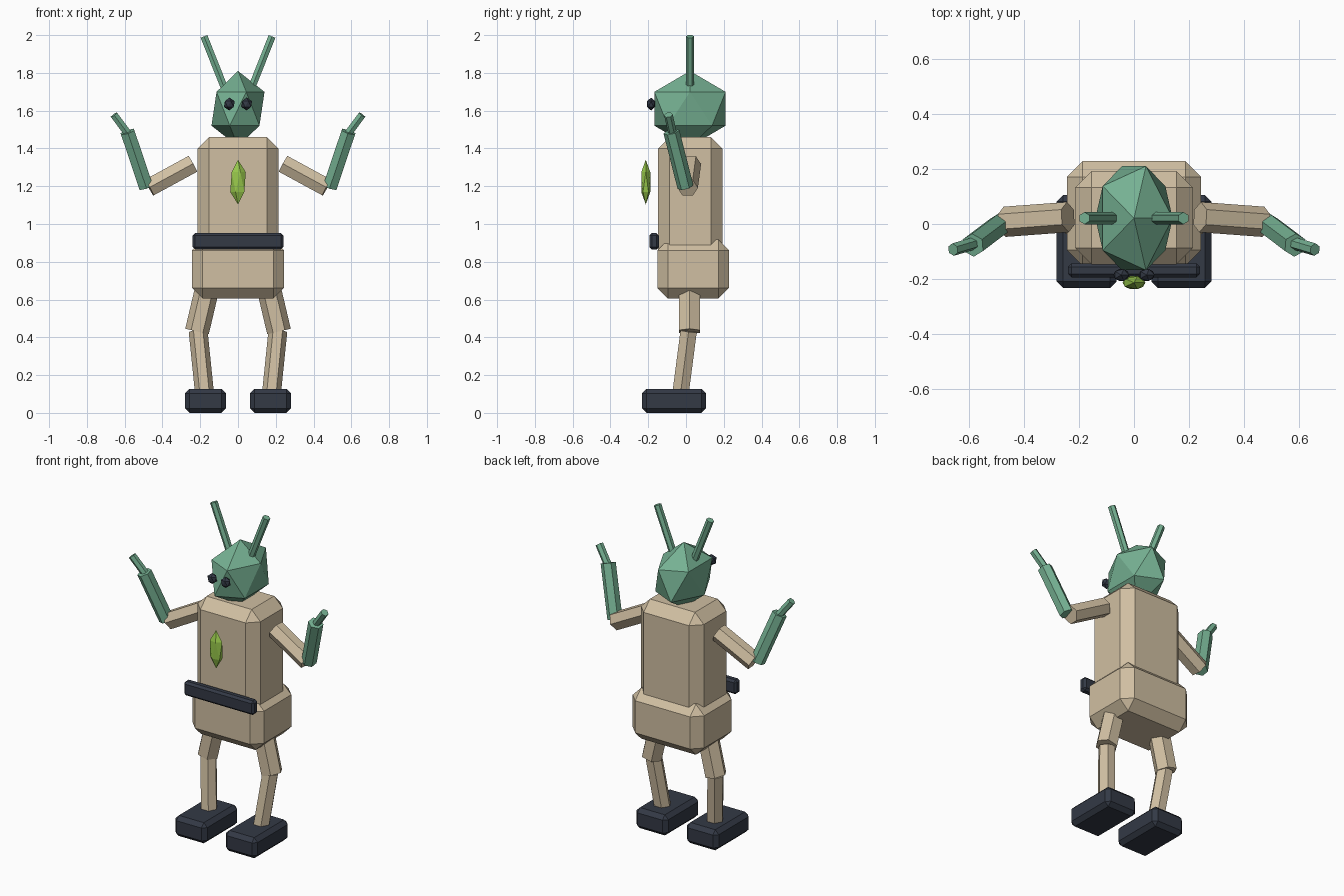
import bpy
import bmesh
from mathutils import Matrix, Vector

cube = bpy.data.objects.get("Cube")
if cube:
    bpy.data.objects.remove(cube, do_unlink=True)


def material(name, rgb):
    mat = bpy.data.materials.new(name)
    mat.use_nodes = True
    mat.diffuse_color = (*rgb, 1)
    bsdf = next(n for n in mat.node_tree.nodes if n.type == 'BSDF_PRINCIPLED')
    bsdf.inputs["Base Color"].default_value = (*rgb, 1)
    return mat


TAN = material("tan", (0.63, 0.52, 0.36))
GREEN = material("sea green", (0.18, 0.44, 0.29))
DARK = material("dark slate", (0.033, 0.041, 0.06))
LIME = material("lime", (0.31, 0.57, 0.07))


def add_object(name, bm, mat):
    bmesh.ops.recalc_face_normals(bm, faces=bm.faces)
    mesh = bpy.data.meshes.new(name)
    bm.to_mesh(mesh)
    bm.free()
    mesh.materials.append(mat)
    obj = bpy.data.objects.new(name, mesh)
    bpy.context.collection.objects.link(obj)
    return obj


def box(name, low, high, bevel, mat):
    """Chamfered block between two corners."""
    low, high = Vector(low), Vector(high)
    bm = bmesh.new()
    bmesh.ops.create_cube(bm, size=1)
    bmesh.ops.scale(bm, vec=high - low, verts=bm.verts)
    obj = add_object(name, bm, mat)
    obj.location = (low + high) / 2
    mod = obj.modifiers.new("chamfer", 'BEVEL')
    mod.width = bevel
    mod.segments = 1
    return obj


def gem(name, center, radii, mat):
    """Stretched icosahedron."""
    bm = bmesh.new()
    bmesh.ops.create_icosphere(bm, subdivisions=1, radius=1)
    bmesh.ops.scale(bm, vec=radii, verts=bm.verts)
    add_object(name, bm, mat).location = center


def limb(name, start, end, radius, corner, mat):
    """Hexagonal rod between two points, with an edge facing the corner direction."""
    start, end = Vector(start), Vector(end)
    axis = (end - start).normalized()
    across = Vector(corner)
    across = (across - axis * across.dot(axis)).normalized()
    basis = Matrix((across.cross(axis), across, axis)).transposed()
    bm = bmesh.new()
    bmesh.ops.create_cone(bm, cap_ends=True, segments=6, radius1=radius,
                          radius2=radius, depth=(end - start).length)
    obj = add_object(name, bm, mat)
    obj.matrix_world = Matrix.Translation((start + end) / 2) @ basis.to_4x4()


# Body
box("torso", (-0.214, -0.147, 0.80), (0.214, 0.192, 1.46), 0.06, TAN)
box("pelvis", (-0.244, -0.152, 0.605), (0.244, 0.228, 0.917), 0.057, TAN)
box("belt", (-0.24, -0.194, 0.865), (0.24, -0.143, 0.952), 0.013, DARK)
gem("chest_gem", (0, -0.213, 1.222), (0.046, 0.028, 0.118), LIME)

# Head
gem("head", (0, 0.021, 1.61), (0.157, 0.222, 0.2), GREEN)

# Paired parts
X, Y = (1, 0, 0), (0, 1, 0)
for side, s in (("left", 1), ("right", -1)):
    gem(side + "_eye", (s * 0.046, -0.185, 1.635), (0.032, 0.025, 0.034), DARK)
    limb(side + "_antenna", (s * 0.06, 0.021, 1.69), (s * 0.18, 0.021, 1.993),
         0.022, Y, GREEN)

    # Arm
    limb(side + "_upper_arm", (s * 0.24, 0.025, 1.318), (s * 0.47, 0.008, 1.193),
         0.055, Y, TAN)
    limb(side + "_forearm", (s * 0.487, -0.003, 1.196), (s * 0.585, -0.077, 1.488),
         0.043, Y, GREEN)
    limb(side + "_hand", (s * 0.58, -0.07, 1.475), (s * 0.657, -0.093, 1.578),
         0.023, Y, GREEN)

    # Leg
    limb(side + "_thigh", (s * 0.163, 0.019, 0.66), (s * 0.217, 0.019, 0.431),
         0.064, X, TAN)
    limb(side + "_shin", (s * 0.211, 0.014, 0.433), (s * 0.178, -0.028, 0.11),
         0.05, X, TAN)
    cx = s * 0.172
    box(side + "_foot", (cx - 0.109, -0.233, 0), (cx + 0.109, 0.106, 0.127),
        0.024, DARK)
